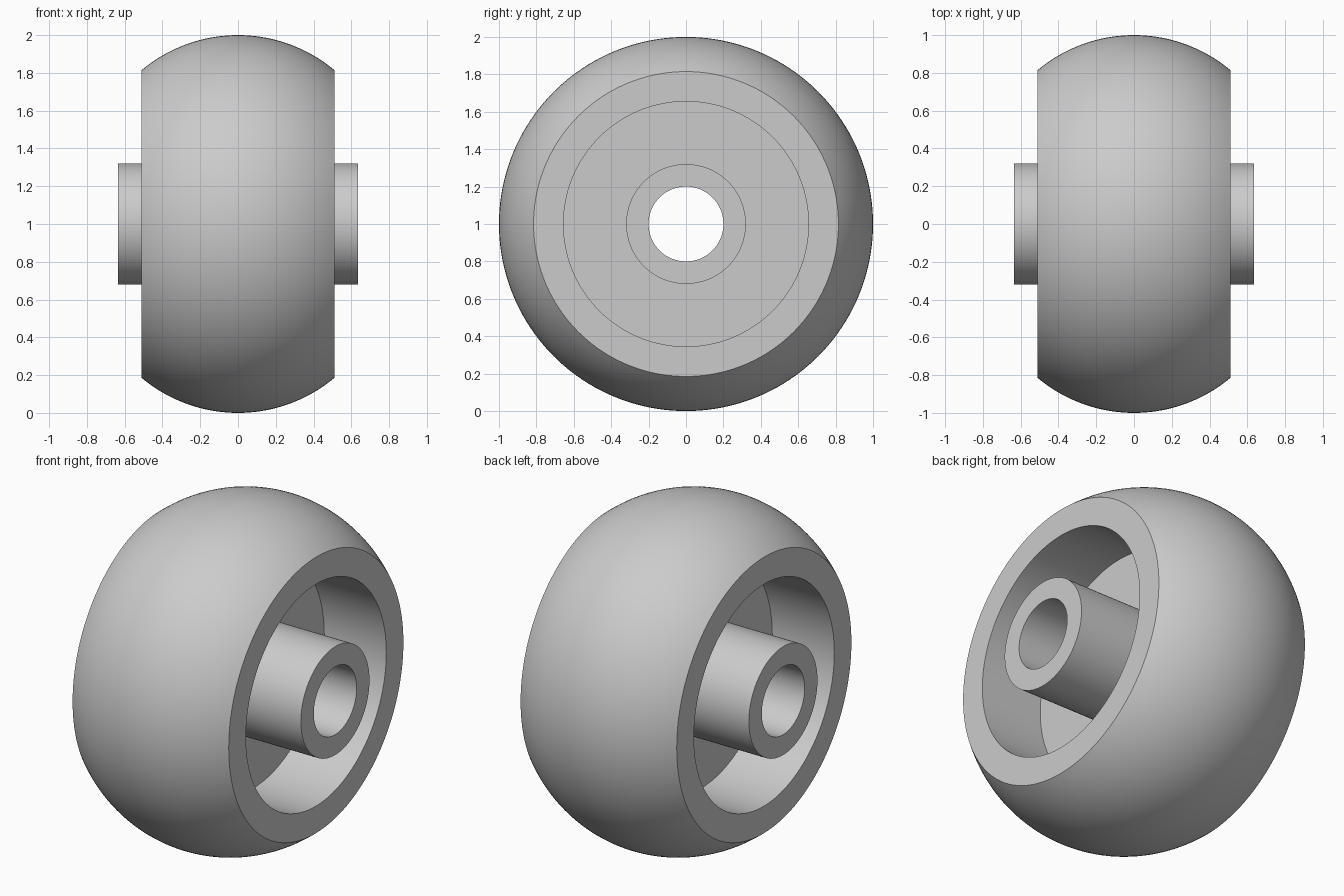
import bpy
import bmesh
import math
from mathutils import Matrix, Vector

cube = bpy.data.objects.get("Cube")
if cube:
    bpy.data.objects.remove(cube, do_unlink=True)

SEGMENTS = 160
TREAD_STEPS = 32

# Wheel dimensions
wheel_radius = 1.0
half_width = 0.51
shoulder_radius = 0.815
rim_inner_radius = 0.655
web_half = 0.105
hub_half = 0.635
hub_radius = 0.32
bore_radius = 0.2

# Plain grey material
grey = bpy.data.materials.new("plain grey")
grey.use_nodes = True
colour = (0.6, 0.6, 0.6, 1)
grey.diffuse_color = colour
grey.node_tree.nodes["Principled BSDF"].inputs["Base Color"].default_value = colour

# Crowned tread: circular arc from the left shoulder to the right one
drop = wheel_radius - shoulder_radius
crown = (half_width ** 2 + drop ** 2) / (2 * drop)
sweep = math.asin(half_width / crown)
tread = []
for i in range(TREAD_STEPS + 1):
    a = sweep * (1 - 2 * i / TREAD_STEPS)
    tread.append((crown * math.sin(a), wheel_radius - crown + crown * math.cos(a)))

# Side: rim face, recess wall, web, hub and bore, mirrored for the other side
side = [
    (half_width, rim_inner_radius),
    (web_half, rim_inner_radius),
    (web_half, hub_radius),
    (hub_half, hub_radius),
    (hub_half, bore_radius),
]
profile = tread + [(-x, r) for x, r in side] + side[::-1]

# Revolve the closed section around the axle
bm = bmesh.new()
verts = [bm.verts.new((x, 0, r)) for x, r in profile]
edges = [bm.edges.new((v, verts[i - 1])) for i, v in enumerate(verts)]
bmesh.ops.spin(bm, geom=verts + edges, cent=(0, 0, 0), axis=(1, 0, 0),
               angle=math.tau, steps=SEGMENTS, use_merge=True)
bmesh.ops.remove_doubles(bm, verts=bm.verts, dist=0.0001)
bmesh.ops.recalc_face_normals(bm, faces=bm.faces)
bmesh.ops.transform(bm, matrix=Matrix.Translation(Vector((0, 0, wheel_radius))),
                    verts=bm.verts)

mesh = bpy.data.meshes.new("caster_wheel")
bm.to_mesh(mesh)
bm.free()
mesh.materials.append(grey)
wheel = bpy.data.objects.new("caster_wheel", mesh)
bpy.context.collection.objects.link(wheel)

# Smooth curves with crisp rims
bpy.ops.object.select_all(action="DESELECT")
wheel.select_set(True)
bpy.context.view_layer.objects.active = wheel
bpy.ops.object.shade_smooth_by_angle(angle=math.radians(30))
